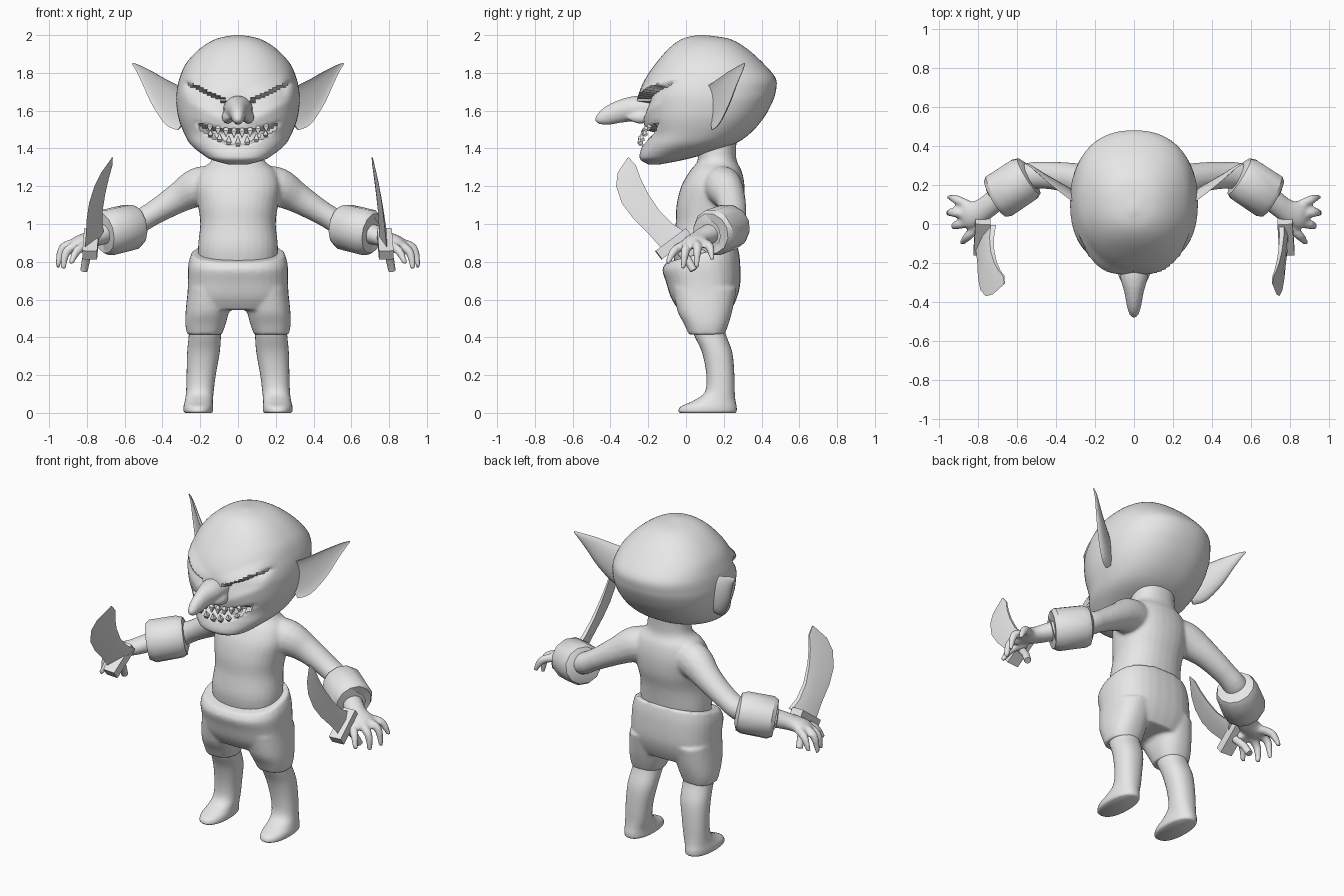
import bpy, bmesh, math
from mathutils import Vector

cube = bpy.data.objects.get("Cube")
if cube:
    bpy.data.objects.remove(cube, do_unlink=True)

grey = bpy.data.materials.new("plain_grey")
grey.use_nodes = True
GREY = (0.8, 0.8, 0.8, 1)
grey.diffuse_color = GREY
grey.node_tree.nodes["Principled BSDF"].inputs["Base Color"].default_value = GREY


def finish(name, bm, angle=40, voxel=0, smooth=3):
    """Turn a bmesh into a shaded object, optionally fused into one skin."""
    bmesh.ops.recalc_face_normals(bm, faces=bm.faces)
    mesh = bpy.data.meshes.new(name)
    bm.to_mesh(mesh)
    bm.free()
    mesh.materials.append(grey)
    ob = bpy.data.objects.new(name, mesh)
    bpy.context.collection.objects.link(ob)
    bpy.ops.object.select_all(action="DESELECT")
    ob.select_set(True)
    bpy.context.view_layer.objects.active = ob
    bpy.ops.object.shade_smooth_by_angle(angle=math.radians(angle))
    if voxel:
        fuse = ob.modifiers.new("fuse", "REMESH")
        fuse.mode, fuse.voxel_size, fuse.use_smooth_shade = "VOXEL", voxel, True
        relax = ob.modifiers.new("relax", "SMOOTH")
        relax.factor, relax.iterations = 0.5, smooth
    return ob


def refine(rows, steps):
    """Smooth curve through rows of numbers."""
    out = []
    for i in range(len(rows) - 1):
        p, q = rows[i], rows[i + 1]
        o, r = rows[max(i - 1, 0)], rows[min(i + 2, len(rows) - 1)]
        for k in range(steps):
            t = k / steps
            out.append([b + t / 2 * (c - a + t * (2 * a - 5 * b + 4 * c - d + t * (3 * b - 3 * c + d - a)))
                        for a, b, c, d in zip(o, p, q, r)])
    return out + [list(rows[-1])]


def skin(bm, rings):
    """Bridge rings of points and cap both ends."""
    loops = [[bm.verts.new(p) for p in ring] for ring in rings]
    n = len(loops[0])
    for a, b in zip(loops, loops[1:]):
        for i in range(n):
            j = (i + 1) % n
            bm.faces.new((a[i], a[j], b[j], b[i]))
    bm.faces.new(loops[0])
    bm.faces.new(loops[-1])


def power(v, p):
    return math.copysign(abs(v) ** p, v)


def stack(bm, rows, s=1, n=32, p=1.0, steps=4):
    """Level rings: z, centre x, half width, front y, back y, tilt."""
    rings = []
    for z, cx, rx, y0, y1, tilt in refine(rows, steps):
        ring = []
        for i in range(n):
            a = math.tau * i / n
            y = (y0 + y1) / 2 + (y1 - y0) / 2 * power(math.sin(a), p)
            ring.append((s * (cx + rx * power(math.cos(a), p)), y, z + tilt * (y - 0.1)))
        rings.append(ring)
    skin(bm, rings)


def loft(bm, rows, s=1, ref=(0, 0, 1), n=16, steps=4, cup=1.0):
    """Rings along a path: x, y, z, half size along ref, half size across."""
    rows = refine(rows, steps) if steps > 1 else rows
    pts = [Vector(r[:3]) for r in rows]
    rings = []
    for i, row in enumerate(rows):
        t = (pts[min(i + 1, len(pts) - 1)] - pts[max(i - 1, 0)]).normalized()
        u = Vector(ref)
        u = (u - t * u.dot(t)).normalized()
        w = t.cross(u)
        ring = []
        for k in range(n):
            a = math.tau * (k + 0.5) / n
            side = math.sin(a)
            q = pts[i] + u * row[3] * math.cos(a) + w * row[4] * side * (cup if side > 0 else 1)
            ring.append((s * q.x, q.y, q.z))
        rings.append(ring)
    skin(bm, rings)


# Head, with carved angry brows and a grinning mouth
bm = bmesh.new()
stack(bm, [(1.315, 0, .05, -.2, -.14, 0), (1.34, 0, .14, -.24, -.01, 0), (1.37, 0, .19, -.245, .1, 0),
           (1.42, 0, .25, -.23, .25, 0), (1.48, 0, .285, -.215, .34, 0), (1.56, 0, .315, -.23, .41, 0),
           (1.64, 0, .327, -.24, .455, 0), (1.7, 0, .325, -.245, .475, 0), (1.77, 0, .31, -.215, .475, 0),
           (1.85, 0, .275, -.16, .41, 0), (1.93, 0, .2, -.09, .32, 0), (1.98, 0, .115, -.02, .23, 0),
           (2, 0, .02, .06, .1, 0)], n=80, p=.87, steps=6)
for v in bm.verts:
    x, z = abs(v.co.x), v.co.z
    if v.co.y > 0.03:
        continue
    drop = 1.615 + 0.5 * x - z
    fade = max(0, min(1, (0.29 - x) / 0.05))
    if 0 < drop < 0.1:
        v.co.y += 0.05 * fade * (1 - drop / 0.1)
    elif -0.07 < drop <= 0:
        v.co.y -= 0.022 * fade * (1 + drop / 0.07)
    depth = min(1.495 + 0.9 * x * x - z, z - 1.415 - 2.4 * x * x)
    if depth > 0:
        v.co.y += 0.07 * min(1, depth / 0.01)
finish("head", bm, 50)

# Long drooping nose with nostril flares
bm = bmesh.new()
loft(bm, [(0, -.16, 1.61, .07, .08), (0, -.27, 1.61, .068, .072), (0, -.35, 1.595, .06, .05),
          (0, -.42, 1.57, .048, .037), (0, -.465, 1.55, .025, .022), (0, -.478, 1.542, .005, .005)])
for s in (1, -1):
    loft(bm, [(.05, -.19, 1.57, .03, .03), (.055, -.25, 1.565, .035, .03), (.045, -.31, 1.565, .012, .012)], s)
finish("nose", bm, voxel=.009)

# Pointed teeth along both lips
bm = bmesh.new()
for lower, count in ((False, 8), (True, 7)):
    for i in range(count):
        x = (i - (count - 1) / 2) * (0.34 / count)
        y = 0.065 - 0.285 * (1 - abs(x / 0.285) ** 2.3) ** 0.43
        if lower:
            base, tip, y = 1.415 + 2.4 * x * x, 1.465 + 1.4 * x * x, y - 0.018
        else:
            base, tip = 1.505 + 0.9 * x * x, 1.455 + 1.6 * x * x
        mid = (base * 2 + tip) / 3
        loft(bm, [(x, y, base, .012, .012), (x, y - .006, mid, .018, .02), (x, y - .012, tip, .002, .002)],
             ref=(0, 1, 0), n=4, steps=1)
finish("teeth", bm, 20)

# Cupped pointed ears
for s, side in ((1, "left"), (-1, "right")):
    bm = bmesh.new()
    loft(bm, [(.28, .1, 1.58, .1, .05), (.335, .13, 1.62, .115, .05), (.41, .185, 1.69, .088, .04),
              (.475, .24, 1.765, .052, .025), (.53, .29, 1.825, .02, .012), (.56, .31, 1.85, .004, .004)],
         s, ref=(-.3, -.25, .9), cup=-.35)
    finish(side + "_ear", bm, 60)

# Torso, neck, arms and hands fused into one skin
bm = bmesh.new()
stack(bm, [(.74, 0, .2, -.05, .24, 0), (.87, 0, .212, -.07, .26, 0), (1, 0, .2, -.055, .28, 0),
           (1.1, 0, .212, -.05, .305, 0), (1.2, 0, .225, -.025, .31, 0), (1.28, 0, .2, .02, .295, 0),
           (1.33, 0, .145, .06, .27, 0), (1.38, 0, .13, .06, .265, 0), (1.48, 0, .13, .06, .27, 0)], p=.9)
FINGERS = [((.84, .09, .9), (.91, .125, .88), (.95, .14, .81)), ((.86, .05, .9), (.93, .06, .87), (.955, .055, .77)),
           ((.85, .01, .89), (.91, -.005, .85), (.925, -.015, .76)), ((.79, 0, .89), (.85, -.06, .86), (.885, -.1, .79))]
for s in (1, -1):
    loft(bm, [(.1, .17, 1.21, .1, .1), (.21, .2, 1.195, .105, .1), (.32, .235, 1.135, .08, .08),
              (.46, .25, 1.05, .063, .07), (.56, .235, .995, .065, .07), (.7, .13, .95, .055, .06),
              (.78, .07, .92, .045, .06), (.85, .045, .9, .035, .07), (.88, .04, .885, .02, .05)], s)
    for joints in FINGERS:
        loft(bm, [(*j, r, r) for j, r in zip(joints, (.026, .024, .013))], s, ref=(0, 1, 0), n=10)
finish("body", bm, voxel=.011)

# Thick wrist cuffs
for s, side in ((1, "left"), (-1, "right")):
    bm = bmesh.new()
    loft(bm, [(.53, .25, .992, .075, .075), (.54, .245, .99, .11, .11), (.565, .228, .985, .123, .123),
              (.69, .145, .955, .125, .125), (.713, .13, .95, .108, .108), (.71, .133, .951, .07, .07)],
         s, n=12, steps=1)
    finish(side + "_cuff", bm, 35)

# Short trousers
bm = bmesh.new()
stack(bm, [(.85, 0, .245, -.105, .27, .26), (.79, 0, .263, -.125, .285, .15), (.69, 0, .265, -.105, .288, 0),
           (.61, 0, .265, -.08, .27, 0), (.545, 0, .23, -.04, .24, 0)], p=.8)
for s in (1, -1):
    stack(bm, [(.66, .14, .125, -.07, .27, 0), (.54, .162, .115, -.045, .245, 0), (.47, .172, .107, -.01, .225, 0),
               (.415, .178, .092, .015, .205, 0)], s, p=.85)
finish("shorts", bm, voxel=.011, smooth=2)

# Bare legs and feet
for s, side in ((1, "left"), (-1, "right")):
    bm = bmesh.new()
    stack(bm, [(.5, .175, .085, .03, .2, 0), (.42, .175, .085, .04, .21, 0), (.32, .183, .086, .085, .245, 0),
               (.2, .195, .077, .108, .256, 0), (.11, .202, .073, .1, .258, 0), (.065, .207, .074, .04, .262, 0),
               (.035, .21, .078, -.025, .268, 0), (.01, .21, .078, -.04, .268, 0), (0, .21, .07, -.032, .26, 0)],
          s, p=.9)
    finish(side + "_leg", bm, 60)

# Curved short swords: paired front and back edge points from hilt to tip
EDGES = [((-.12, .86), (-.005, .96)), ((-.2, .95), (-.07, 1)), ((-.28, 1.03), (-.14, 1.07)),
         ((-.34, 1.11), (-.2, 1.16)), ((-.37, 1.2), (-.24, 1.24)), ((-.362, 1.27), (-.265, 1.31)),
         ((-.31, 1.35), (-.303, 1.352))]
for side, x0, lean, twist in (("left", .78, -.2, -.1), ("right", -.78, .45, .4)):
    bm = bmesh.new()
    rings = []
    for i, (front, back) in enumerate(EDGES):
        thick = 0.022 * (1 - i / len(EDGES))
        mid = [(f * 0.35 + b * 0.65) for f, b in zip(front, back)]
        ring = []
        for (y, z), t in ((front, 0), (mid, thick), (back, thick * 0.6), (back, -thick * 0.6), (mid, -thick)):
            ring.append((x0 + lean * (z - 0.88) + twist * (y + 0.06) + t, y, z))
        rings.append(ring)
    skin(bm, rings)
    finish(side + "_blade", bm, 25)

    # Cross guard and grip
    s = math.copysign(1, x0)
    bm = bmesh.new()
    loft(bm, [(.785, -.145, .835, .04, .055), (.775, .015, .955, .04, .055)], s, ref=(0, -.6, .8), n=4, steps=1)
    finish(side + "_guard", bm, 25)
    bm = bmesh.new()
    loft(bm, [(.78, -.07, .9, .022, .022), (.805, .01, .81, .022, .022), (.815, .04, .755, .02, .02)],
         s, ref=(1, 0, 0), n=10, steps=1)
    finish(side + "_grip", bm, 40)
